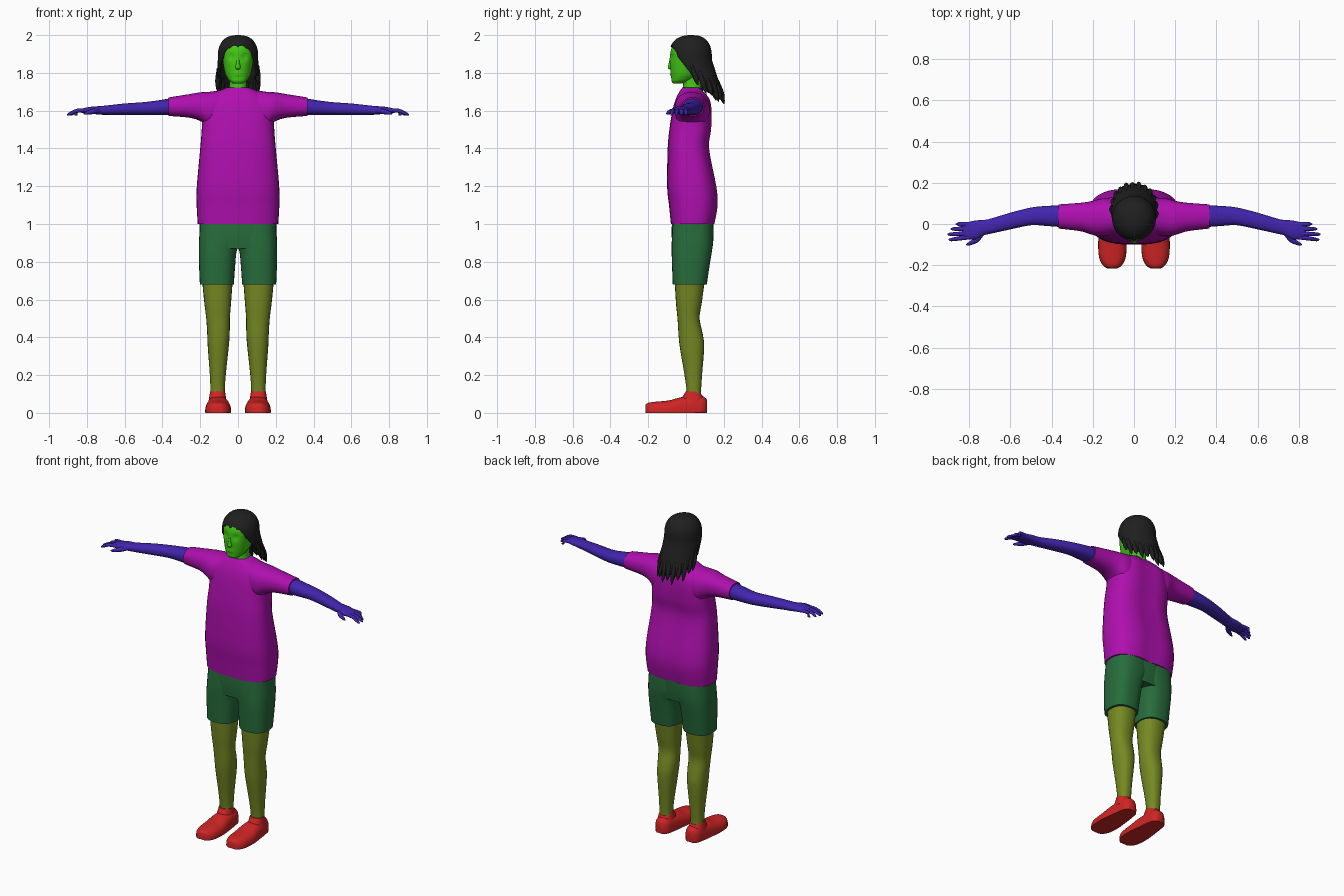
import bpy, bmesh, math
from mathutils import Vector

old = bpy.data.objects.get("Cube")
if old:
    bpy.data.objects.remove(old)


def material(name, r, g, b):
    m = bpy.data.materials.new(name)
    m.use_nodes = True
    m.diffuse_color = (r, g, b, 1)
    node = next(n for n in m.node_tree.nodes if n.type == 'BSDF_PRINCIPLED')
    node.inputs["Base Color"].default_value = (r, g, b, 1)
    return m


MAGENTA = material("magenta", .43, .005, .43)
INDIGO = material("indigo", .055, .018, .42)
DARK_GREEN = material("dark green", .02, .15, .045)
OLIVE = material("olive", .18, .25, .016)
RED = material("red", .62, .018, .018)
BLACK = material("black", .014, .014, .014)
LIME = material("lime", .055, .58, .007)


def finish(bm, name, mat, mirror=False, angle=50):
    """Turn a bmesh into a smooth shaded, optionally mirrored object."""
    bmesh.ops.recalc_face_normals(bm, faces=bm.faces)
    me = bpy.data.meshes.new(name)
    bm.to_mesh(me)
    bm.free()
    ob = bpy.data.objects.new(name, me)
    bpy.context.collection.objects.link(ob)
    me.materials.append(mat)
    bpy.ops.object.select_all(action='DESELECT')
    ob.select_set(True)
    bpy.context.view_layer.objects.active = ob
    bpy.ops.object.shade_smooth_by_angle(angle=math.radians(angle))
    if mirror:
        ob.modifiers.new("mirror", 'MIRROR')
    return ob


def spline(rows, steps=4):
    """Catmull-Rom interpolation of a list of tuples."""
    rows = [Vector(r) for r in rows]
    out = []
    for i in range(len(rows) - 1):
        p0, p1, p2 = rows[max(i - 1, 0)], rows[i], rows[i + 1]
        p3 = rows[min(i + 2, len(rows) - 1)]
        for s in range(steps):
            t = s / steps
            out.append(p1 + (p2 - p0) * (t / 2)
                       + (p0 * 2 - p1 * 5 + p2 * 4 - p3) * (t * t / 2)
                       + (p1 * 3 - p0 - p2 * 3 + p3) * (t ** 3 / 2))
    return out + [rows[-1]]


def skin(bm, rings):
    loops = [[bm.verts.new(p) for p in ring] for ring in rings]
    n = len(loops[0])
    for a, b in zip(loops, loops[1:]):
        for i in range(n):
            bm.faces.new((a[i], a[(i + 1) % n], b[(i + 1) % n], b[i]))
    bm.faces.new(loops[0])
    bm.faces.new(loops[-1])


def loft(name, mat, axis, rows, power=2.3, n=32, mirror=False, sculpt=None):
    """Rows are (position, low u, high u, low v, high v) along an axis."""
    rings = []
    for t, u0, u1, v0, v1 in spline(rows):
        ring = []
        for i in range(n):
            c, s = (f(2 * math.pi * i / n) for f in (math.cos, math.sin))
            u = (u0 + u1) / 2 + (u1 - u0) / 2 * math.copysign(abs(c) ** (2 / power), c)
            v = (v0 + v1) / 2 + (v1 - v0) / 2 * math.copysign(abs(s) ** (2 / power), s)
            p = Vector({'X': (t, u, v), 'Y': (u, t, v), 'Z': (u, v, t)}[axis])
            p.z = max(p.z, 0)
            ring.append(sculpt(p) if sculpt else p)
        rings.append(ring)
    bm = bmesh.new()
    skin(bm, rings)
    return finish(bm, name, mat, mirror)


def tubes(name, mat, paths, mirror=False, n=8):
    """Each path is a list of (x, y, z, radius) points."""
    bm = bmesh.new()
    for path in paths:
        pts = spline(path, 3)
        axis = (pts[-1].xyz - pts[0].xyz).normalized()
        side = axis.orthogonal().normalized()
        up = axis.cross(side)
        skin(bm, [[p.xyz + (side * math.cos(k * math.tau / n)
                            + up * math.sin(k * math.tau / n)) * p.w
                   for k in range(n)] for p in pts])
    return finish(bm, name, mat, mirror)


# Shirt: body and sleeves
def spine_groove(p):
    if p.y > .05:
        p.y -= .012 * math.exp(-(p.x / .05) ** 2)
    return p


loft("shirt_body", MAGENTA, 'Z', [
    (1.0, -.213, .213, -.08, .155), (1.1, -.219, .219, -.09, .172),
    (1.2, -.218, .218, -.1, .165), (1.4, -.2, .2, -.097, .127),
    (1.5, -.192, .192, -.088, .138), (1.6, -.188, .188, -.072, .14),
    (1.66, -.165, .165, -.055, .13), (1.7, -.11, .11, -.035, .1),
    (1.722, -.06, .06, -.02, .08)], power=2.7, n=40, sculpt=spine_groove)
loft("sleeve", MAGENTA, 'X', [
    (.06, -.045, .12, 1.5, 1.713), (.15, -.06, .125, 1.51, 1.7),
    (.2, -.053, .112, 1.545, 1.697), (.26, -.035, .103, 1.563, 1.687),
    (.367, -.022, .095, 1.572, 1.67)], mirror=True)

# Arms, hands and fingers
loft("arm", INDIGO, 'X', [
    (.34, -.016, .09, 1.577, 1.668), (.42, -.01, .088, 1.577, 1.655),
    (.5, -.006, .08, 1.577, 1.645), (.6, -.026, .055, 1.577, 1.638),
    (.7, -.048, .025, 1.578, 1.627), (.73, -.055, .02, 1.579, 1.624),
    (.77, -.075, .017, 1.583, 1.622), (.81, -.074, .008, 1.586, 1.615),
    (.835, -.068, -.002, 1.59, 1.608)], mirror=True, n=24)
fingers = [[(.8, y0, 1.602, .011), (.85, (y0 + y1) / 2, 1.6, .0105),
            (x1 - .012, y1, 1.583, .008), (x1, y1, 1.577, .003)]
           for y0, y1, x1 in ((-.002, .0, .865), (-.024, -.024, .89),
                              (-.046, -.05, .905), (-.064, -.076, .9))]
fingers.append([(.735, -.04, 1.6, .013), (.765, -.077, 1.596, .014),
                (.8, -.096, 1.588, .009), (.815, -.102, 1.584, .004)])
tubes("fingers", INDIGO, fingers, mirror=True)

# Shorts
loft("shorts_hips", DARK_GREEN, 'Z', [
    (.87, -.19, .19, -.07, .13), (.94, -.203, .203, -.076, .14),
    (1.03, -.203, .203, -.074, .145)], power=2.7)
loft("shorts_leg", DARK_GREEN, 'Z', [
    (.68, .022, .202, -.07, .11), (.78, .015, .206, -.074, .125),
    (.86, .006, .207, -.076, .138), (.92, -.02, .206, -.075, .145),
    (1.01, -.03, .2, -.07, .145)], power=2.5, mirror=True)

# Lower legs
loft("leg", OLIVE, 'Z', [
    (.07, .07, .146, .004, .08), (.12, .07, .146, .003, .08),
    (.2, .065, .149, -.008, .085), (.35, .049, .16, -.033, .096),
    (.42, .044, .163, -.04, .088), (.5, .043, .168, -.045, .072),
    (.58, .037, .178, -.053, .083), (.7, .028, .19, -.06, .1)],
    mirror=True, n=24)

# Shoes
loft("shoe", RED, 'Y', [
    (-.215, .08, .13, -.03, .042), (-.2, .058, .152, -.045, .053),
    (-.16, .04, .17, -.05, .059), (-.09, .036, .174, -.05, .066),
    (-.03, .042, .168, -.05, .082), (.05, .052, .158, -.05, .092),
    (.09, .06, .15, -.045, .088), (.112, .08, .13, -.02, .07)],
    power=2.6, mirror=True)
loft("shoe_collar", RED, 'Z', [
    (.05, .058, .158, -.035, .098), (.085, .064, .152, -.018, .09),
    (.112, .069, .148, -.002, .07)], mirror=True, n=24)


# Head, neck and nose
def face_shape(p):
    if p.y < 0:
        eye = math.exp(-((abs(p.x) - .034) / .018) ** 2 - ((p.z - 1.885) / .016) ** 2)
        lips = math.exp(-(p.x / .02) ** 2 - ((p.z - 1.793) / .01) ** 2)
        p.y += .011 * eye - .005 * lips
    return p


loft("neck", LIME, 'Z', [
    (1.69, -.06, .06, -.02, .085), (1.73, -.046, .046, -.015, .08),
    (1.8, -.045, .045, -.015, .085)], n=24)
loft("head", LIME, 'Z', [
    (1.745, -.028, .028, -.068, -.02), (1.757, -.045, .045, -.077, .02),
    (1.775, -.058, .058, -.078, .05), (1.8, -.069, .069, -.08, .08),
    (1.85, -.079, .079, -.084, .11), (1.9, -.083, .083, -.084, .115),
    (1.945, -.075, .075, -.07, .1), (1.975, -.05, .05, -.035, .07)],
    n=48, sculpt=face_shape)
loft("nose", LIME, 'Z', [
    (1.818, -.009, .009, -.086, -.06), (1.828, -.015, .015, -.096, -.06),
    (1.85, -.01, .01, -.092, -.06), (1.89, -.007, .007, -.084, -.06)], n=16)


# Hair: cap flowing into a long sheet, ending in pointed strands
def hair_point(a, z):
    drop = max(0, 1.87 - z)
    h = min(1, max(0, (z - 1.88) / .12))
    r = (1 - h ** 2.5) ** .4
    front = max(0, math.cos(a))
    x = .107 * r * math.sin(a) * (1 + .4 * drop)
    y = .03 - (.107 + .013 * front) * r * math.cos(a) + .32 * drop
    return Vector((x, y, z))


EDGE = [(0, 1.95), (25, 1.945), (50, 1.9), (75, 1.8), (90, 1.765),
        (120, 1.715), (150, 1.69), (180, 1.69)]


def hair_edge(a):
    d = abs((math.degrees(a) + 180) % 360 - 180)
    for (a0, z0), (a1, z1) in zip(EDGE, EDGE[1:]):
        if d <= a1:
            return z0 + (z1 - z0) * (d - a0) / (a1 - a0)
    return EDGE[-1][1]


bm = bmesh.new()
cols, rows = 56, 18
grid = []
for j in range(rows + 1):
    ring = []
    for i in range(cols):
        a = math.tau * i / cols
        low = hair_edge(a) - .012 * (i % 4 == 0)
        ring.append(bm.verts.new(hair_point(a, 2 - (2 - low) * (j / rows) ** 1.8)))
    grid.append(ring)
for a, b in zip(grid, grid[1:]):
    for i in range(cols):
        bm.faces.new((a[i], b[i], b[(i + 1) % cols], a[(i + 1) % cols]))
bmesh.ops.remove_doubles(bm, verts=bm.verts, dist=.0005)
hair = finish(bm, "hair", BLACK)
shell = hair.modifiers.new("thickness", 'SOLIDIFY')
shell.thickness = .012

strands = []
for k, deg in enumerate(range(88, 273, 16)):
    a = math.radians(deg)
    z = hair_edge(a)
    tip = z - (.055 if k % 2 else .035)
    path = []
    for h, w in ((z + .07, .008), (z + .01, .014), ((z + tip) / 2, .01), (tip, .001)):
        p = hair_point(a, h)
        path.append((p.x * .96, p.y - .006, p.z, w))
    strands.append(path)
tubes("hair_strands", BLACK, strands)
